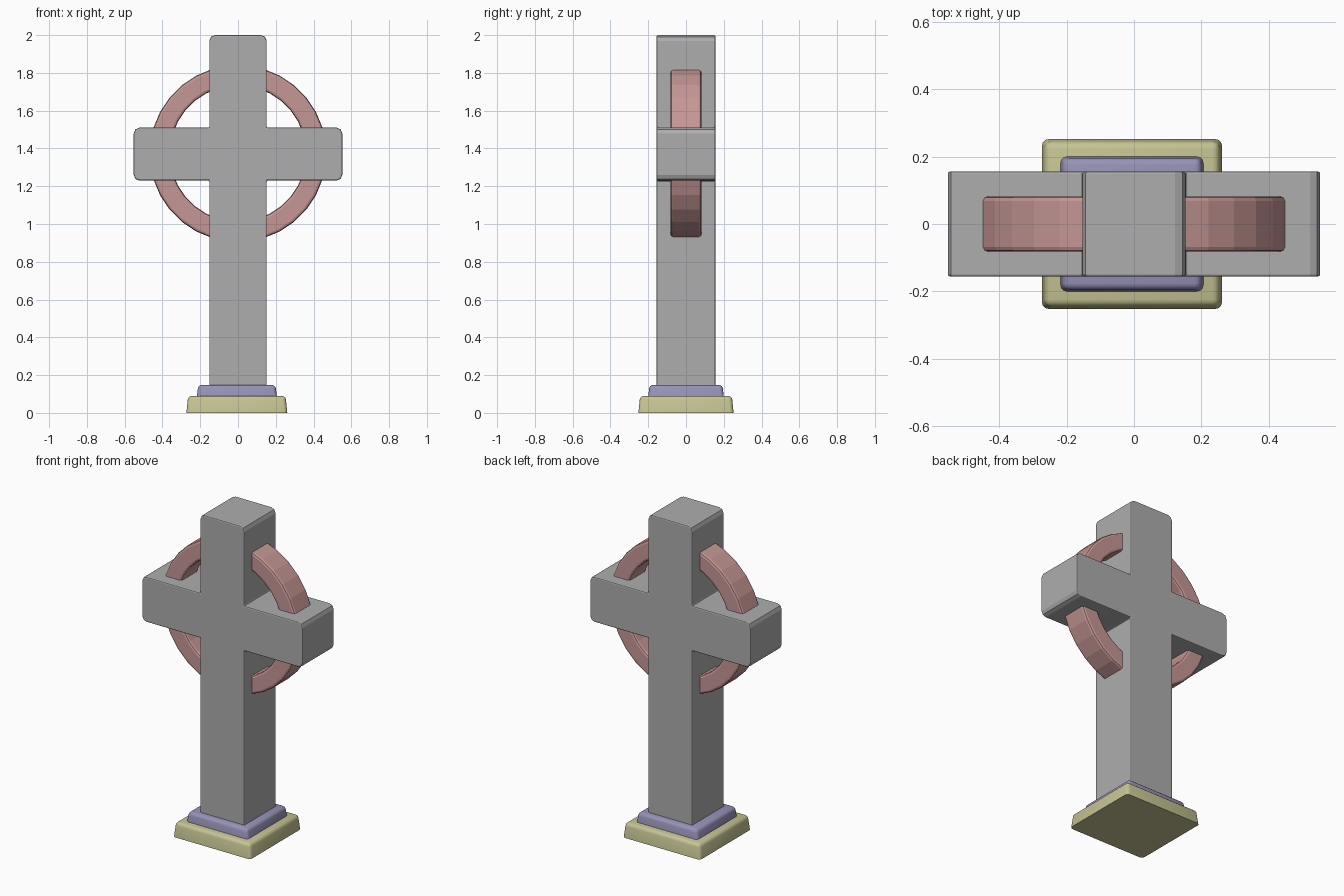
import bpy, bmesh, math

if "Cube" in bpy.data.objects:
    bpy.data.objects.remove(bpy.data.objects["Cube"])


def finish(name, bm, color, bevel=0.0, segments=2, smooth=True):
    bmesh.ops.recalc_face_normals(bm, faces=bm.faces[:])
    mesh = bpy.data.meshes.new(name)
    bm.to_mesh(mesh)
    bm.free()
    ob = bpy.data.objects.new(name, mesh)
    bpy.context.collection.objects.link(ob)
    mat = bpy.data.materials.new(name + "_colour")
    mat.diffuse_color = (*color, 1)
    mat.use_nodes = True
    mat.node_tree.nodes["Principled BSDF"].inputs["Base Color"].default_value = mat.diffuse_color
    mesh.materials.append(mat)
    if bevel:
        mod = ob.modifiers.new("Bevel", 'BEVEL')
        mod.width = bevel
        mod.segments = segments
        mod.limit_method = 'ANGLE'
        mod.angle_limit = math.radians(60)
    if smooth:
        bpy.ops.object.select_all(action='DESELECT')
        ob.select_set(True)
        bpy.context.view_layer.objects.active = ob
        bpy.ops.object.shade_smooth_by_angle(angle=math.radians(35))
    return ob


def tapered_block(name, cx, bottom, top, z0, z1, bevel, color):
    """Block with sloping sides, rounded corners and top, flat sharp foot."""
    bm = bmesh.new()
    bmesh.ops.create_cube(bm, size=2)
    for v in bm.verts:
        hx, hy = top if v.co.z > 0 else bottom
        v.co = (cx + v.co.x * hx, v.co.y * hy, z1 if v.co.z > 0 else z0)
    edges = [e for e in bm.edges if max(v.co.z for v in e.verts) > z0 + 1e-4]
    bmesh.ops.bevel(bm, geom=edges, offset=bevel, segments=3, profile=0.5,
                    affect='EDGES')
    return finish(name, bm, color)


# Stepped base
tapered_block("lower_plinth", -0.006, (0.267, 0.252), (0.258, 0.243),
              0.0, 0.09, 0.02, (0.56, 0.55, 0.29))
tapered_block("upper_plinth", -0.006, (0.212, 0.2), (0.204, 0.193),
              0.085, 0.148, 0.018, (0.31, 0.29, 0.48))

# Cross: half outline mirrored, extruded front to back
half = [(0.152, 0.1), (0.152, 1.23), (0.552, 1.23), (0.552, 1.51),
        (0.152, 1.51), (0.152, 2.0)]
outline = half + [(-x, z) for x, z in reversed(half)]
depth = 0.156
bm = bmesh.new()
face = bm.faces.new([bm.verts.new((x, -depth, z)) for x, z in outline])
ext = bmesh.ops.extrude_face_region(bm, geom=[face])
for g in ext["geom"]:
    if isinstance(g, bmesh.types.BMVert):
        g.co.y = depth
# Round the arm ends and the head
tips = []
for e in bm.edges:
    a, b = (v.co for v in e.verts)
    if abs(a.y - b.y) > 0.1 and (abs(a.x) > 0.5 or a.z > 1.9):
        tips.append(e)
bmesh.ops.bevel(bm, geom=tips, offset=0.03, segments=2, profile=0.5,
                affect='EDGES')
finish("cross", bm, (0.42, 0.42, 0.42), 0.007, smooth=False)

# Ring: rectangular section around the crossing, flat facets
N, CZ, W = 32, 1.373, 0.082
section = [(0.468, -W), (0.468, W), (0.36, W), (0.36, -W)]
bm = bmesh.new()
loops = []
for i in range(N):
    a = 2 * math.pi * (i + 0.5) / N
    loops.append([bm.verts.new((r * math.cos(a), y, CZ + r * math.sin(a)))
                  for r, y in section])
for i in range(N):
    p, q = loops[i], loops[(i + 1) % N]
    for k in range(4):
        m = (k + 1) % 4
        bm.faces.new((p[k], p[m], q[m], q[k]))
finish("ring", bm, (0.56, 0.31, 0.30), 0.014, smooth=False)
